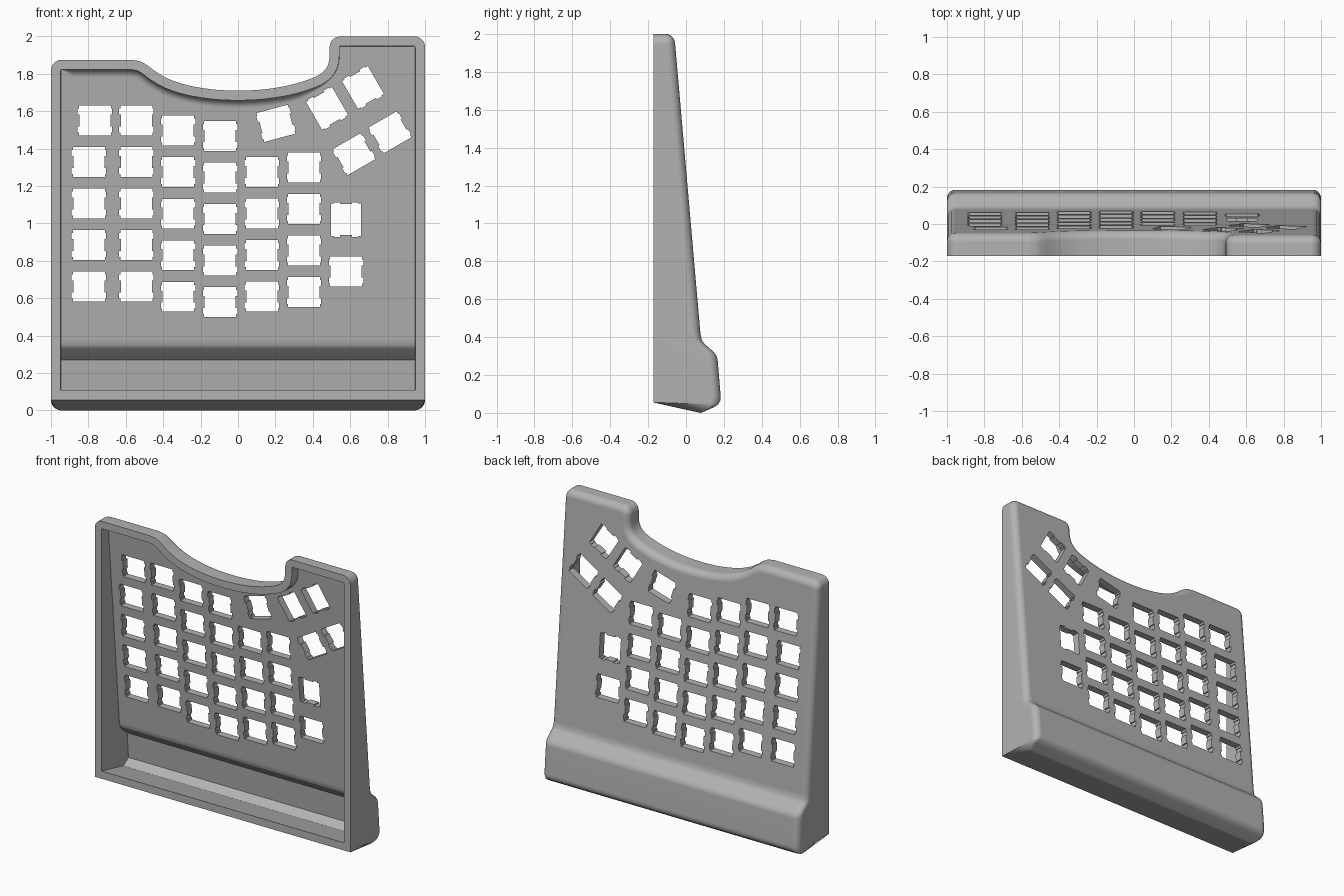
import bpy, bmesh, math
from mathutils import Vector

cube = bpy.data.objects.get("Cube")
if cube:
    bpy.data.objects.remove(cube, do_unlink=True)

grey = bpy.data.materials.new("case_grey")
grey.use_nodes = True
grey.diffuse_color = (0.45, 0.45, 0.45, 1)
grey.node_tree.nodes["Principled BSDF"].inputs["Base Color"].default_value = (0.45, 0.45, 0.45, 1)

FRONT, WALL, CORNER = -0.172, 0.052, 0.056


def arc(cx, cz, start, steps=5):
    """Quarter turn used for the rounded outline corners."""
    angles = [math.radians(start + 90 * i / steps) for i in range(steps + 1)]
    return [Vector((cx + CORNER * math.cos(a), cz + CORNER * math.sin(a))) for a in angles]


def spline(pts, steps=3):
    """Smooth curve through the given points."""
    p = [Vector(q) for q in pts]
    p = [2 * p[0] - p[1]] + p + [2 * p[-1] - p[-2]]
    out = []
    for a, b, c, d in zip(p, p[1:], p[2:], p[3:]):
        for i in range(steps):
            t = i / steps
            out.append(0.5 * (2 * b + (c - a) * t + (2 * a - 5 * b + 4 * c - d) * t * t
                              + (3 * b - a - 3 * c + d) * t ** 3))
    return out + [p[-2]]


# Outline of the case, with the scooped upper edge
scoop = spline([(0.49, 1.91), (0.487, 1.87), (0.472, 1.83), (0.435, 1.795), (0.37, 1.767),
                (0.27, 1.738), (0.14, 1.717), (0, 1.71), (-0.14, 1.717), (-0.27, 1.739),
                (-0.37, 1.772), (-0.44, 1.812), (-0.48, 1.842), (-0.52, 1.865), (-0.57, 1.875)])
outline = (arc(1 - CORNER, CORNER, 270) + arc(1 - CORNER, 2 - CORNER, 0)
           + arc(0.49 + CORNER, 2 - CORNER, 90) + scoop + [Vector((-0.88, 1.875))]
           + arc(CORNER - 1, 1.875 - CORNER, 90) + arc(CORNER - 1, CORNER, 180))


def inset(pts, dists):
    """Move each outline point inward by its own distance."""
    out = []
    for i, p in enumerate(pts):
        e1 = (p - pts[i - 1]).normalized()
        e2 = (pts[(i + 1) % len(pts)] - p).normalized()
        n1, n2 = Vector((-e1.y, e1.x)), Vector((-e2.y, e2.x))
        out.append(p + (n1 + n2) * dists[i] / (1 + n1.dot(n2)))
    return out


def depth(profile, z):
    """Back surface y at height z."""
    if z <= profile[0][0]:
        return profile[0][1]
    for (z0, y0), (z1, y1) in zip(profile, profile[1:]):
        if z <= z1:
            return y0 + (y1 - y0) * (z - z0) / (z1 - z0)
    return profile[-1][1]


def skin(bm, rings):
    """Closed outward-facing solid through rings ordered front to back."""
    loops = [[bm.verts.new(co) for co in ring] for ring in rings]
    for a, b in zip(loops, loops[1:]):
        for i in range(len(a)):
            bm.faces.new((a[i], a[i - 1], b[i - 1], b[i]))
    bm.faces.new(loops[0])
    bm.faces.new(loops[-1][::-1])


def make_object(name, bm):
    mesh = bpy.data.meshes.new(name)
    bm.to_mesh(mesh)
    bm.free()
    mesh.materials.append(grey)
    obj = bpy.data.objects.new(name, mesh)
    bpy.context.collection.objects.link(obj)
    return obj


def tray_solid(name, pts, radii, profile, front_y, lip, half_width, steps=6):
    """Solid with a flat front, a rounded back edge and a back following the profile."""
    bm = bmesh.new()
    rings = [[(p.x, -1, p.y) for p in pts]]
    for k in range(steps + 1):
        a = math.pi / 2 * k / steps
        ring = inset(pts, [r * (1 - math.cos(a)) for r in radii])
        rings.append([(p.x, -r * (1 - math.sin(a)), p.y) for p, r in zip(ring, radii)])
    skin(bm, rings)
    # Split at each bend of the profile, then push the back into place
    for z, _ in profile[1:-1]:
        bmesh.ops.bisect_plane(bm, geom=bm.verts[:] + bm.edges[:] + bm.faces[:],
                               plane_co=(0, 0, z), plane_no=(0, 0, 1), dist=1e-5)
    for v in bm.verts:
        if v.co.y < -0.9:
            v.co.y = front_y
            if v.co.z < lip:
                v.co.z = lip
                if abs(v.co.x) > 0.9:
                    v.co.x = math.copysign(half_width, v.co.x)
        else:
            v.co.y += depth(profile, v.co.z)
    bmesh.ops.remove_doubles(bm, verts=bm.verts[:], dist=1e-4)
    return make_object(name, bm)


# Outer body
back = [(0, 0.08), (0.03, 0.148), (0.045, 0.17), (0.065, 0.181), (0.09, 0.183), (0.28, 0.167),
        (0.3, 0.162), (0.32, 0.148), (0.365, 0.097), (0.385, 0.083), (0.42, 0.076), (2, -0.062)]
outer_r = [0.004 + 0.041 * min(1, p.y / CORNER) for p in outline]
case = tray_solid("keyboard_case", outline, outer_r, back, FRONT, 0.055, 1)

# Hollow front, with a softer edge under the scoop
floor = [(0.05, 0.07), (0.09, 0.13), (0.27, 0.115), (0.33, 0.045), (0.35, 0.034),
         (0.38, 0.028), (2, -0.112)]
inner = inset(outline, [WALL] * len(outline))
inner_r = [0.002 + 0.038 * min(1, max(0, (0.5 - p.x) / 0.2)) if p.y > 1.6 and p.x > -0.9
           else 0.002 for p in inner]
hollow = tray_solid("hollow_cutter", inner, inner_r, floor, -0.25, 0.127, 1 - WALL)

# Key openings: x, top z, count for each column, then single turned ones
PITCH = 0.222
keys = [(-0.765, 1.55, 0)]
for x, top, count in [(-0.797, 1.328, 4), (-0.543, 1.55, 5), (-0.32, 1.496, 5),
                      (-0.096, 1.468, 5), (0.128, 1.276, 4), (0.353, 1.3, 4)]:
    keys += [(x, top - PITCH * i, 0) for i in range(count)]
keys += [(0.578, 1.02, 90), (0.578, 0.743, 0), (0.203, 1.535, 15), (0.476, 1.615, 120),
         (0.668, 1.727, 120), (0.62, 1.37, 30), (0.813, 1.487, 30)]

# Opening outline with a pair of clip notches on each side
quarter = [(0.083, 0.032), (0.092, 0.032), (0.092, 0.064), (0.086, 0.064), (0.086, 0.08)]
half = quarter + [(-x, z) for x, z in reversed(quarter)]
shape = half + [(-x, -z) for x, z in half]

key_bm = bmesh.new()
for kx, kz, turn in keys:
    c, s = math.cos(math.radians(turn)), math.sin(math.radians(turn))
    skin(key_bm, [[(kx + x * c - z * s, y, kz + x * s + z * c) for x, z in shape]
                  for y in (-0.15, 0.25)])
holes = make_object("key_cutter", key_bm)

# Cut the hollow and the openings, then shade
bpy.ops.object.select_all(action="DESELECT")
case.select_set(True)
bpy.context.view_layer.objects.active = case
for cutter in (hollow, holes):
    mod = case.modifiers.new(cutter.name, "BOOLEAN")
    mod.operation, mod.solver, mod.object = "DIFFERENCE", "EXACT", cutter
    bpy.ops.object.modifier_apply(modifier=mod.name)
    bpy.data.objects.remove(cutter, do_unlink=True)
bpy.ops.object.shade_smooth_by_angle(angle=math.radians(35))
weighted = case.modifiers.new("even_shading", "WEIGHTED_NORMAL")
weighted.keep_sharp = True
